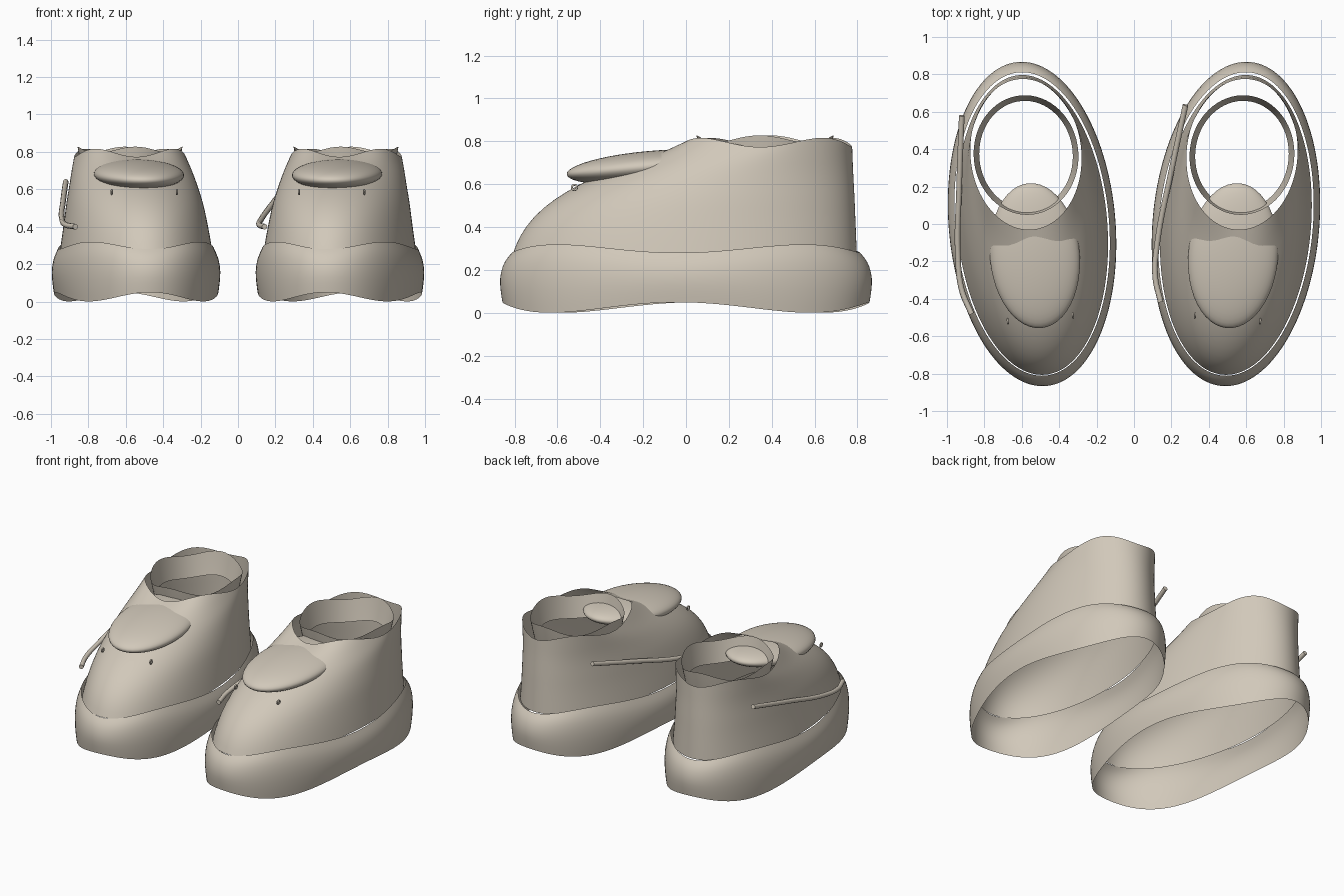
import bpy, bmesh, math
from mathutils import Matrix, Vector

if "Cube" in bpy.data.objects:
    bpy.data.objects.remove(bpy.data.objects["Cube"])

SEG = 64
mat = bpy.data.materials.new("warm beige")
mat.diffuse_color = (0.64, 0.58, 0.49, 1)
mat.use_nodes = True
mat.node_tree.nodes["Principled BSDF"].inputs["Base Color"].default_value = mat.diffuse_color


def finish(obj, place):
    obj.data.materials.append(mat)
    obj.matrix_world = place @ obj.matrix_world
    return obj


def mesh_object(name, bm, place):
    for f in bm.faces:
        f.smooth = True
    me = bpy.data.meshes.new(name)
    bm.to_mesh(me)
    bm.free()
    obj = bpy.data.objects.new(name, me)
    bpy.context.collection.objects.link(obj)
    return finish(obj, place)


def loft(name, rings, place, subdiv=True):
    """Open shell through ellipses: (z, front y, back y, half width, z wave)."""
    bm = bmesh.new()
    loops = []
    for z, y0, y1, w, wave in rings:
        loop = []
        for i in range(SEG):
            a = 2 * math.pi * i / SEG
            loop.append(bm.verts.new((w * math.cos(a),
                                      (y0 + y1) / 2 + (y1 - y0) / 2 * math.sin(a),
                                      z + wave * math.cos(4 * a))))
        loops.append(loop)
    for lo, hi in zip(loops, loops[1:]):
        for i in range(SEG):
            j = (i + 1) % SEG
            bm.faces.new((lo[i], lo[j], hi[j], hi[i]))
    obj = mesh_object(name, bm, place)
    if subdiv:
        mod = obj.modifiers.new("smooth", 'SUBSURF')
        mod.levels = mod.render_levels = 1
    return obj


def pull_strap(name, points, place):
    cu = bpy.data.curves.new(name, 'CURVE')
    cu.dimensions = '3D'
    cu.bevel_depth = 0.015
    cu.bevel_resolution = 3
    cu.use_fill_caps = True
    sp = cu.splines.new('BEZIER')
    sp.bezier_points.add(len(points) - 1)
    for bp, p in zip(sp.bezier_points, points):
        bp.co = p
        bp.handle_left_type = bp.handle_right_type = 'AUTO'
    obj = bpy.data.objects.new(name, cu)
    bpy.context.collection.objects.link(obj)
    return finish(obj, place)


# Two identical shoes, toes turned slightly inward
for side, x, turn in (("left", -0.545, 5), ("right", 0.545, -5)):
    place = Matrix.Translation((x, 0, 0)) @ Matrix.Rotation(math.radians(turn), 4, 'Z')

    # sole: open band with a wavy lower and upper rim
    loft(side + "_sole", [
        (0.025, -0.86, 0.86, 0.435, 0.025),
        (0.08, -0.868, 0.868, 0.443, 0.018),
        (0.16, -0.874, 0.874, 0.449, 0.0),
        (0.23, -0.86, 0.86, 0.44, -0.012),
        (0.27, -0.84, 0.84, 0.425, -0.017),
        (0.30, -0.815, 0.815, 0.412, -0.02)], place)

    # upper: sloped toe, steep heel, open at the ankle
    loft(side + "_upper", [
        (0.28, -0.81, 0.80, 0.402, 0.0),
        (0.36, -0.78, 0.797, 0.39, 0.0),
        (0.45, -0.715, 0.793, 0.375, 0.0),
        (0.53, -0.62, 0.79, 0.362, 0.0),
        (0.60, -0.50, 0.786, 0.345, 0.0),
        (0.67, -0.345, 0.782, 0.328, 0.0),
        (0.73, -0.18, 0.78, 0.313, -0.005),
        (0.795, -0.03, 0.778, 0.297, -0.022)], place)

    # collar: thin flared ring inside the ankle opening
    loft(side + "_collar", [
        (0.66, 0.08, 0.66, 0.25, 0.012),
        (0.73, 0.065, 0.675, 0.265, 0.012),
        (0.81, 0.05, 0.69, 0.28, 0.018)], place, False)

    # tongue: flattened ellipsoid poking through the instep
    bm = bmesh.new()
    bmesh.ops.create_uvsphere(bm, u_segments=48, v_segments=24, radius=1)
    shape = (Matrix.Translation((0, -0.17, 0.68))
             @ Matrix.Rotation(math.radians(5), 4, 'X')
             @ Matrix.Diagonal((0.24, 0.39, 0.075, 1)))
    bmesh.ops.transform(bm, matrix=shape, verts=bm.verts)
    mesh_object(side + "_tongue", bm, place)

    # thin strap along one side, hooking in at the toe end
    pull_strap(side + "_strap", [(-0.324, 0.61, 0.64), (-0.37, 0.24, 0.54),
                                 (-0.41, -0.14, 0.44), (-0.405, -0.32, 0.41),
                                 (-0.365, -0.45, 0.40)], place)

    # small lace eyelets beside the tongue
    for sx in (-1, 1):
        bpy.ops.mesh.primitive_torus_add(major_radius=0.012, minor_radius=0.005,
                                         major_segments=20, minor_segments=8,
                                         location=(sx * 0.175, -0.507, 0.585),
                                         rotation=(0, math.pi / 2, 0))
        eyelet = bpy.context.object
        eyelet.name = side + "_eyelet"
        bpy.ops.object.shade_smooth()
        bpy.context.view_layer.update()
        finish(eyelet, place)
